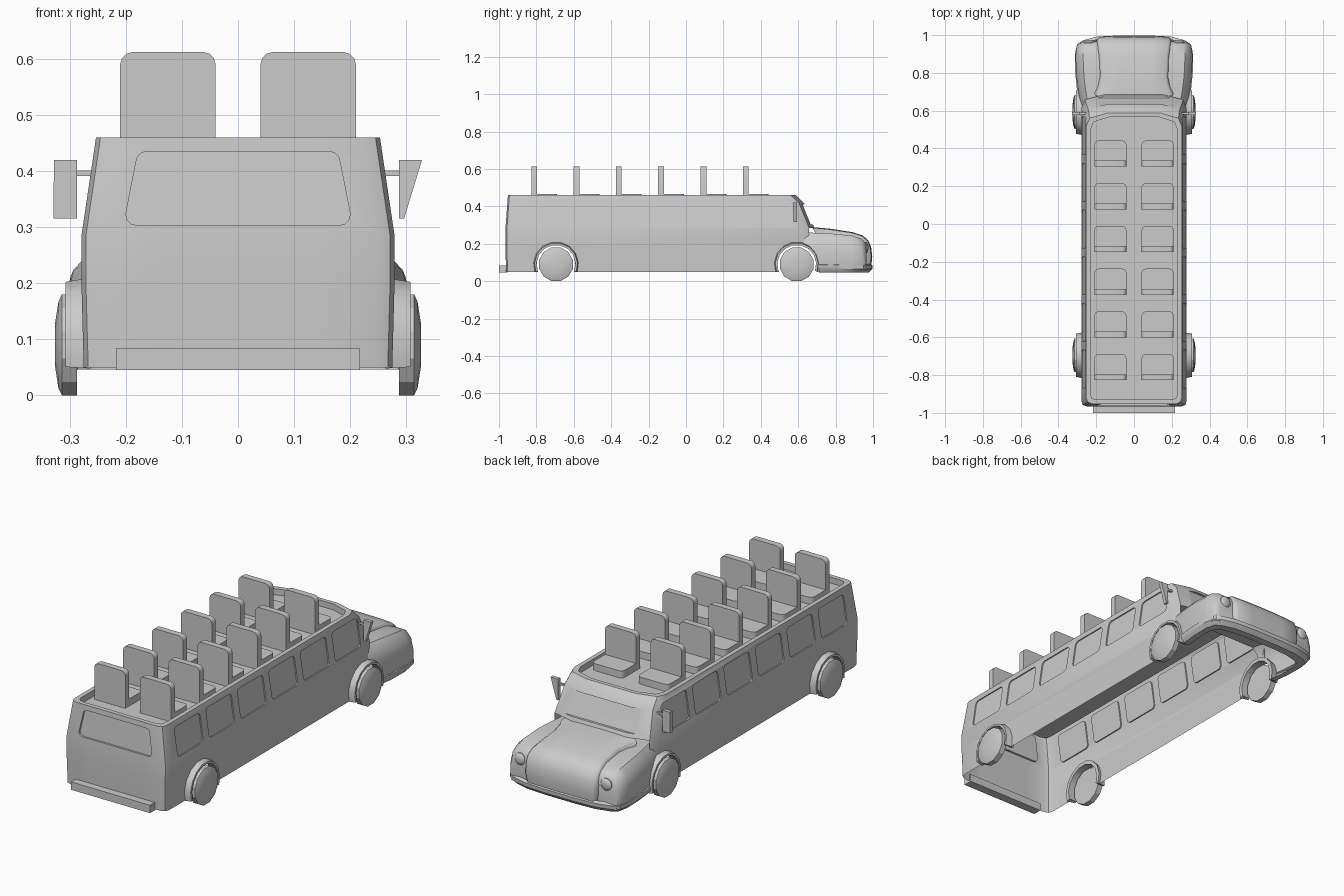
import bpy, bmesh, math
from mathutils import Vector

if "Cube" in bpy.data.objects:
    bpy.data.objects.remove(bpy.data.objects["Cube"])


def mesh_obj(name, bm, angle=35):
    bmesh.ops.recalc_face_normals(bm, faces=bm.faces)
    me = bpy.data.meshes.new(name)
    bm.to_mesh(me)
    bm.free()
    ob = bpy.data.objects.new(name, me)
    bpy.context.collection.objects.link(ob)
    smooth(ob, angle)
    return ob


def smooth(ob, angle=35):
    bpy.ops.object.select_all(action='DESELECT')
    ob.select_set(True)
    bpy.context.view_layer.objects.active = ob
    bpy.ops.object.shade_smooth_by_angle(angle=math.radians(angle))


def loft(bm, rings, closed=True, caps=True):
    vs = [[bm.verts.new(p) for p in r] for r in rings]
    n = len(vs[0])
    for a, b in zip(vs, vs[1:]):
        for i in range(n if closed else n - 1):
            j = (i + 1) % n
            bm.faces.new((a[i], a[j], b[j], b[i]))
    if caps:
        bm.faces.new(vs[0])
        bm.faces.new(vs[-1])


def loft_obj(name, rings, closed=True, caps=True, angle=35):
    bm = bmesh.new()
    loft(bm, rings, closed, caps)
    return mesh_obj(name, bm, angle)


def round_poly(w, h, r, bottom=False, top_w=None):
    """Rectangle outline with rounded top (and bottom) corners, u centred, v from 0 to h."""
    t = top_w or w
    def arc(cx, cy, a0):
        return [(cx + r * math.cos(math.radians(a)), cy + r * math.sin(math.radians(a)))
                for a in (a0, a0 + 30, a0 + 60, a0 + 90)]
    pts = arc(t - r, h - r, 0) + arc(-t + r, h - r, 90)
    pts += arc(-w + r, r, 180) + arc(w - r, r, 270) if bottom else [(-w, 0), (w, 0)]
    return pts


def circle_x(x, y, z, r, n=12):
    return [(x, y + r * math.cos(2 * math.pi * (i + .5) / n),
             z + r * math.sin(2 * math.pi * (i + .5) / n)) for i in range(n)]


def cut_and_open(ob, cutter, drop):
    """Subtract the cutter, then delete the faces that leave the shell open."""
    m = ob.modifiers.new("cut", 'BOOLEAN')
    m.operation, m.solver, m.object = 'DIFFERENCE', 'EXACT', cutter
    bpy.context.view_layer.objects.active = ob
    bpy.ops.object.modifier_apply(modifier="cut")
    bm = bmesh.new()
    bm.from_mesh(ob.data)
    bm.normal_update()
    dead = [f for f in bm.faces if drop(f.calc_center_bounds(), f.normal)]
    bmesh.ops.delete(bm, geom=dead, context='FACES')
    bm.to_mesh(ob.data)
    bm.free()
    smooth(ob)


WHEELS = (-.695, .592)
WZ = .09


def in_well(c):
    return abs(c.x) < .2 and c.z < .21 and any(abs(c.y - y) < .115 for y in WHEELS)


# body shell: plan outlines stacked in z, with a sunken roof deck
def plan(z, w, rear, front):
    half = [(w * .5, rear), (w - .03, rear), (w - .008, rear + .008), (w, rear + .03),
            (w, front - .075), (w - .018, front - .032), (w * .55, front - .004)]
    return [(x, y, z) for x, y in half] + [(-x, y, z) for x, y in reversed(half)]


body = loft_obj("body", [
    plan(.05, .275, -.962, .69), plan(.2, .279, -.966, .69), plan(.285, .279, -.965, .69),
    plan(.415, .2597, -.9553, .637), plan(.46, .253, -.952, .592),
    plan(.46, .231, -.93, .572), plan(.43, .231, -.93, .572)])

# cutters for windows and wheel openings
bm = bmesh.new()
for i in range(6):
    yc = -.768 + .247 * i
    for s in (1, -1):
        pts = [(yc + u, .288 + v) for u, v in round_poly(.1, .142, .018, True)]
        loft(bm, [[(s * (.273 - (z - .285) * .1486), y, z) for y, z in pts],
                  [(s * .36, y, z) for y, z in pts]])
pts = [(u, .303 + v) for u, v in round_poly(.2, .132, .02, True, .182)]
loft(bm, [[(x, -.955 + (z - .285) * .074, z) for x, z in pts], [(x, -1.1, z) for x, z in pts]])
pts = [(u, .303 + v) for u, v in round_poly(.212, .108, .02, True, .192)]
loft(bm, [[(x, .69 - .4077 * (z - .285) - .016, z) for x, z in pts], [(x, .9, z) for x, z in pts]])
for y in WHEELS:
    loft(bm, [circle_x(-.5, y, WZ, .104, 20), circle_x(.5, y, WZ, .104, 20)])
cutter = mesh_obj("cutter", bm)
cutter.hide_render = True
cutter.hide_viewport = False

cut_and_open(body, cutter, lambda c, n: in_well(c) or (n.z < -.9 and c.z < .06)
             or (n.y > .7 and c.z < .27))


# front fenders: one wide section lofted forward
def fender(y, w, zt):
    half = [(.12, zt), (.2, zt), (w - .04, zt), (w - .012, zt - .03), (w, zt - .08),
            (w, .085), (w - .006, .06)]
    return [(x, y, z) for x, z in half] + [(-x, y, z) for x, z in reversed(half)]


well = loft_obj("well_cutter", [circle_x(-.5, WHEELS[1], WZ, .104, 20),
                                circle_x(.5, WHEELS[1], WZ, .104, 20)])
well.hide_render = True
fenders = loft_obj("front_fenders", [
    fender(.60, .275, .262), fender(.70, .295, .258), fender(.78, .305, .254),
    fender(.89, .31, .243), fender(.94, .304, .226), fender(.958, .293, .208),
    fender(.966, .272, .185)])
cut_and_open(fenders, well, lambda c, n: in_well(c) or (n.z < -.9 and c.z < .09)
             or (n.y < -.9 and c.y < .61))
for c in (cutter, well):
    bpy.data.objects.remove(c)

# hood: crowned strip running back to front and down to the bumper
rows = []
for y, z, w in [(.675, .288, .205), (.72, .285, .188), (.78, .279, .178), (.89, .262, .183),
                (.945, .244, .19), (.975, .218, .194), (.99, .18, .195), (.996, .13, .193),
                (.99, .08, .188)]:
    d = (Vector((0, .78, .08)) - Vector((0, y, z))).normalized()
    rows.append([Vector((w * u, y, z)) + d * k for u, k in
                 [(-1.03, .045), (-1, .014), (-.94, .004), (-.5, .001), (0, 0),
                  (.5, .001), (.94, .004), (1, .014), (1.03, .045)]])
loft_obj("hood", rows, closed=False, caps=False, angle=45)

# front bumper band wrapping the nose, with a lip turned under
half = [(.302, .71), (.311, .8), (.313, .9), (.302, .95), (.27, .973), (.195, .992), (.09, .998)]
outline = half + [(-x, y) for x, y in reversed(half)]
loft_obj("front_bumper", [[(x * k, .71 + (y - .71) * q, z) for x, y in outline]
                          for z, k, q in [(.092, .96, .95), (.085, 1, 1), (.066, .995, .995),
                                          (.046, .94, .93), (.046, .84, .8)]],
         closed=False, caps=False)

# rear bumper
bm = bmesh.new()
loft(bm, [[(x, y, z) for y, z in [(-1, .045), (-1, .084), (-.955, .084), (-.955, .045)]]
          for x in (-.217, .217)])
mesh_obj("rear_bumper", bm)

for s, side in ((1, "right"), (-1, "left")):
    for y, end in zip(WHEELS, ("rear", "front")):
        # wheel: twelve sides, shallow dished outer face
        loft_obj(f"{end}_{side}_wheel",
                 [circle_x(s * x, y, WZ, r) for x, r in
                  [(.287, .093), (.314, .093), (.32, .08), (.326, .04)]], angle=20)
        # wheel arch band
        rings = []
        for k in range(10):
            a = math.radians(-20 + 220 * k / 9)
            rings.append([(s * x, y + r * math.cos(a), WZ + r * math.sin(a))
                          for x, r in [(.262, .104), (.307, .104), (.307, .115), (.262, .123)]])
        loft_obj(f"{end}_{side}_arch", rings)

    # headlight
    rings = [[(s * .237 + r * math.cos(t * math.pi / 8), y, .178 + r * math.sin(t * math.pi / 8))
              for t in range(16)] for y, r in [(.93, .03), (.964, .03), (.972, .022), (.975, .01)]]
    loft_obj(f"{side}_headlight", rings)

    # wing mirror and its arm; the right one tapers downward
    low = .296 if s > 0 else .329
    face = [(.287, .315), (low, .315), (.328, .42), (.287, .42)]
    loft_obj(f"{side}_mirror", [[(s * x, y, z) for x, z in face] for y in (.576, .594)])
    loft_obj(f"{side}_mirror_arm", [[(s * x, .585 + a, .396 + b) for a, b in
                                     [(-.005, -.005), (.005, -.005), (.005, .005), (-.005, .005)]]
                                    for x in (.225, .29)])

    # roof seats: upright back and rounded cushion
    for i in range(6):
        y0 = -.827 + .2262 * i
        cx = s * .125
        back = round_poly(.085, .182, .022)
        loft_obj(f"{side}_seat_back_{i + 1}",
                 [[(cx + u, y, .43 + v) for u, v in back] for y in (y0, y0 + .031)])
        pad = round_poly(.085, .138, .022)
        loft_obj(f"{side}_seat_cushion_{i + 1}",
                 [[(cx + u, y0 + v, z) for u, v in pad] for z in (.43, .465)])
